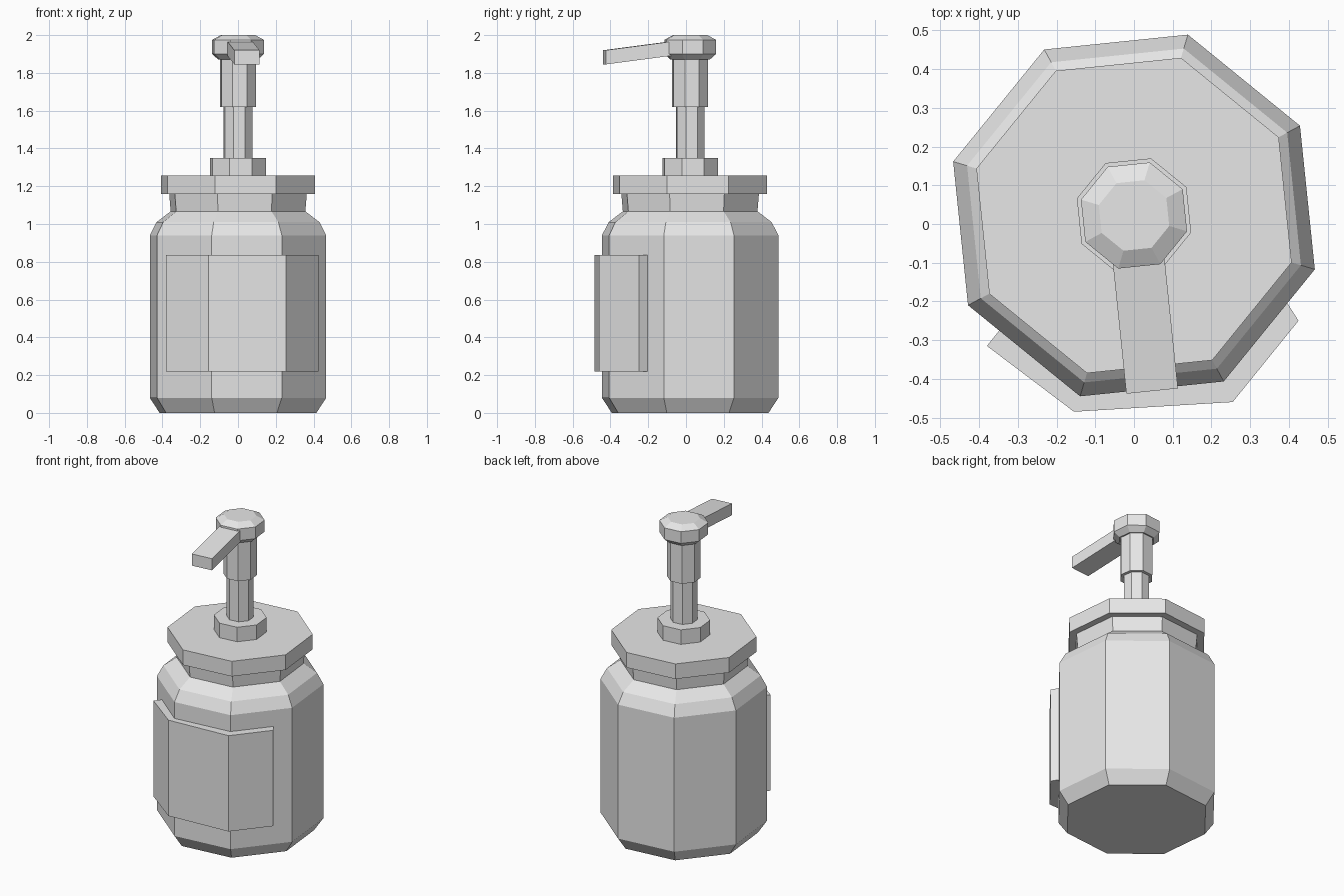
import bpy, bmesh
from math import sin, cos, radians
from mathutils import Vector

cube = bpy.data.objects.get("Cube")
if cube:
    bpy.data.objects.remove(cube, do_unlink=True)

SIDES = 8
TURN = radians(28.4)          # rotation shared by every octagonal part
CENTRE = Vector((0, 0.022, 0))

grey = bpy.data.materials.new("plain grey")
grey.use_nodes = True
grey.diffuse_color = (0.8, 0.8, 0.8, 1)
grey.node_tree.nodes["Principled BSDF"].inputs["Base Color"].default_value = (0.8, 0.8, 0.8, 1)


def finish(name, bm):
    bmesh.ops.recalc_face_normals(bm, faces=bm.faces)
    mesh = bpy.data.meshes.new(name)
    bm.to_mesh(mesh)
    bm.free()
    mesh.materials.append(grey)
    obj = bpy.data.objects.new(name, mesh)
    bpy.context.collection.objects.link(obj)
    return obj


def loft(name, rings):
    """Join closed rings of points and cap both ends."""
    bm = bmesh.new()
    loops = [[bm.verts.new(p) for p in ring] for ring in rings]
    for low, high in zip(loops, loops[1:]):
        n = len(low)
        for i in range(n):
            j = (i + 1) % n
            bm.faces.new((low[i], low[j], high[j], high[i]))
    bm.faces.new(loops[0][::-1])
    bm.faces.new(loops[-1])
    return finish(name, bm)


def octagon(radius, z):
    step = radians(360 / SIDES)
    return [CENTRE + Vector((radius * cos(TURN + i * step), radius * sin(TURN + i * step), z))
            for i in range(SIDES)]


def turned(name, profile):
    return loft(name, [octagon(r, z) for r, z in profile])


# Bottle with chamfered foot, shoulder and neck
turned("bottle", [(0.433, 0), (0.4875, 0.08), (0.4875, 0.94), (0.45, 1.01),
                  (0.372, 1.067), (0.38, 1.16)])

# Lid and pump
turned("lid", [(0.425, 1.16), (0.425, 1.257)])
turned("pump_collar", [(0.154, 1.257), (0.154, 1.35)])
turned("pump_stem", [(0.079, 1.35), (0.079, 1.62)])
turned("pump_sleeve", [(0.099, 1.62), (0.099, 1.88)])
turned("pump_head", [(0.108, 1.87), (0.143, 1.9), (0.143, 1.975), (0.095, 2.0)])

# Spout sloping down towards the front
heading = radians(-84.1)
forward = Vector((cos(heading), sin(heading), 0))
side = Vector((-forward.y, forward.x, 0)) * 0.067


def spout_end(distance, low, high):
    p = CENTRE + forward * distance
    return [p + s * side + Vector((0, 0, z))
            for s, z in ((-1, low), (1, low), (1, high), (-1, high))]


loft("spout", [spout_end(0.09, 1.893, 1.968), spout_end(0.456, 1.845, 1.92)])

# Raised label wrapped around the front three sides
outline = [(-0.38, -0.315), (-0.155, -0.485), (0.255, -0.46), (0.425, -0.25),
           (0.39, -0.195), (0.225, -0.395), (-0.135, -0.435), (-0.34, -0.265)]
loft("label", [[Vector((x, y, z)) for x, y in outline] for z in (0.22, 0.835)])
